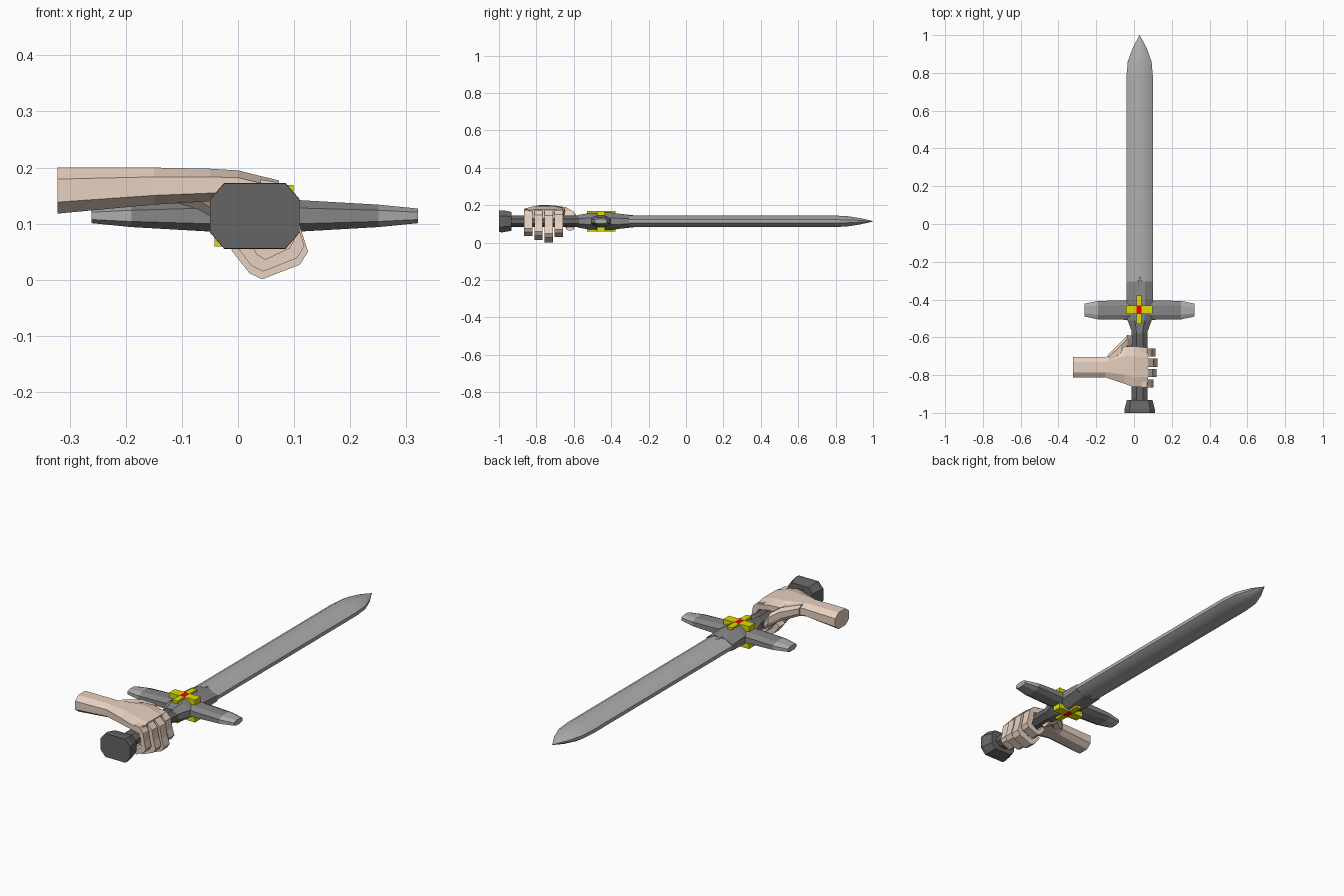
import bpy, bmesh

if "Cube" in bpy.data.objects:
    bpy.data.objects.remove(bpy.data.objects["Cube"])

CX, CZ = 0.03, 0.114   # sword axis


def material(name, rgb):
    m = bpy.data.materials.new(name)
    m.diffuse_color = (*rgb, 1)
    m.use_nodes = True
    m.node_tree.nodes["Principled BSDF"].inputs["Base Color"].default_value = m.diffuse_color
    return m


STEEL = material("steel", (0.42, 0.42, 0.42))
IRON = material("iron", (0.24, 0.24, 0.24))
DARK = material("dark_grip", (0.13, 0.13, 0.13))
GOLD = material("gold", (0.72, 0.72, 0.0))
RED = material("ruby", (0.85, 0.0, 0.0))
SKIN = material("skin", (0.80, 0.64, 0.53))


def loft(name, rings, mat, smooth=None):
    """Skin a list of equal-length point rings and cap both ends."""
    bm = bmesh.new()
    vs = [[bm.verts.new(p) for p in r] for r in rings]
    n = len(rings[0])
    for a, b in zip(vs, vs[1:]):
        for i in range(n):
            bm.faces.new((a[i], a[(i + 1) % n], b[(i + 1) % n], b[i]))
    bm.faces.new(vs[0])
    bm.faces.new(vs[-1])
    bmesh.ops.recalc_face_normals(bm, faces=bm.faces)
    me = bpy.data.meshes.new(name)
    bm.to_mesh(me)
    bm.free()
    ob = bpy.data.objects.new(name, me)
    bpy.context.collection.objects.link(ob)
    me.materials.append(mat)
    if smooth:
        bpy.ops.object.select_all(action='DESELECT')
        ob.select_set(True)
        bpy.context.view_layer.objects.active = ob
        bpy.ops.object.shade_smooth_by_angle(angle=smooth)
    return ob


def octagon(a0, a1, b0, b1, ca=0.3, cb=0.3):
    """Chamfered rectangle; ca, cb are chamfers as a share of each side."""
    da, db = (a1 - a0) * ca, (b1 - b0) * cb
    return [(a0 + da, b0), (a1 - da, b0), (a1, b0 + db), (a1, b1 - db),
            (a1 - da, b1), (a0 + da, b1), (a0, b1 - db), (a0, b0 + db)]


def ring_y(y, hw, hh, ca=0.3, cb=0.3):
    return [(CX + a, y, CZ + b) for a, b in octagon(-hw, hw, -hh, hh, ca, cb)]


def ring_x(x, y0, y1, z0, z1, c=0.25):
    return [(x, a, b) for a, b in octagon(y0, y1, z0, z1, c, c)]


def box(name, x0, x1, y0, y1, z0, z1, mat):
    return loft(name, [[(x0, y0, z), (x1, y0, z), (x1, y1, z), (x0, y1, z)]
                       for z in (z0, z1)], mat)


# Blade with pointed tip
loft("blade", [ring_y(y, w, h, 0.26, 0.36) for y, w, h in (
    (-0.40, 0.07, 0.031), (0.78, 0.07, 0.031), (0.86, 0.063, 0.028),
    (0.93, 0.038, 0.017), (0.975, 0.014, 0.007), (1.0, 0.001, 0.001))], STEEL, 0.6)

# Guard centre flowing from grip to blade, with a ridge onto the blade
loft("guard_centre", [ring_y(*s) for s in (
    (-0.58, 0.038, 0.033), (-0.51, 0.064, 0.045), (-0.40, 0.070, 0.046),
    (-0.305, 0.071, 0.034))], IRON)
loft("guard_ridge", [ring_y(*s) for s in (
    (-0.42, 0.03, 0.047), (-0.28, 0.014, 0.032))], IRON)

# Cross guard arms and their light tips
for side, name in ((-1, "left"), (1, "right")):
    def arm(d, hy, hz):
        return ring_x(CX + side * d, -0.456 - hy, -0.456 + hy, CZ - hz, CZ + hz)
    loft("guard_arm_" + name, [arm(0.0, 0.052, 0.031), arm(0.08, 0.051, 0.028),
                               arm(0.22, 0.049, 0.020)], IRON)
    loft("guard_tip_" + name, [arm(0.22, 0.049, 0.020), arm(0.291, 0.034, 0.013)], STEEL)

# Gold cross and ruby on both faces
for s, name in ((1, "top"), (-1, "bottom")):
    z0, z1 = CZ + s * 0.03, CZ + s * 0.055
    x0, x1, y0, y1 = 0.013, 0.041, -0.477, -0.432
    box("cross_left_" + name, -0.042, x0, y0, y1, z0, z1, GOLD)
    box("cross_right_" + name, x1, 0.099, y0, y1, z0, z1, GOLD)
    box("cross_front_" + name, x0, x1, -0.53, y0, z0, z1, GOLD)
    box("cross_back_" + name, x0, x1, y1, -0.378, z0, z1, GOLD)
    box("ruby_" + name, x0, x1, y0, y1, z0, z1, RED)

# Grip and pommel
loft("grip", [ring_y(-0.94, 0.042, 0.031), ring_y(-0.56, 0.042, 0.031)], DARK)
loft("pommel", [ring_y(-1.0, 0.080, 0.058, 0.16, 0.25),
                ring_y(-0.98, 0.080, 0.059, 0.16, 0.25),
                ring_y(-0.933, 0.068, 0.050, 0.16, 0.25)], DARK)

# Forearm widening into the back of the hand
loft("arm_and_palm", [ring_x(*s) for s in (
    (-0.322, -0.812, -0.704, 0.118, 0.200),
    (-0.15, -0.812, -0.704, 0.134, 0.200),
    (-0.05, -0.846, -0.650, 0.140, 0.198),
    (0.0, -0.864, -0.647, 0.143, 0.195),
    (0.073, -0.864, -0.655, 0.128, 0.177))], SKIN)

# Thumb, reaching forward and down beside the grip
loft("thumb", [ring_x(-0.135, -0.75, -0.69, 0.145, 0.198),
               ring_x(-0.07, -0.70, -0.625, 0.125, 0.190),
               ring_x(-0.035, -0.66, -0.588, 0.105, 0.168),
               ring_x(-0.012, -0.65, -0.592, 0.085, 0.135),
               ring_x(0.03, -0.64, -0.60, 0.065, 0.090)], SKIN)

# Four fingers curled around the grip: one outline scaled about the knuckle
outline = [(0.030, 0.180), (0.072, 0.174), (0.102, 0.145), (0.112, 0.090),
           (0.125, 0.050), (0.110, 0.027), (0.043, 0.001), (0.020, 0.012),
           (-0.012, 0.053), (0.008, 0.072), (0.030, 0.036), (0.052, 0.036),
           (0.085, 0.058), (0.074, 0.095), (0.066, 0.140), (0.030, 0.150)]
for name, y0, y1, sx, sz in (
        ("index", -0.702, -0.658, 0.82, 0.84), ("middle", -0.757, -0.711, 1.0, 1.0),
        ("ring", -0.811, -0.767, 0.90, 0.92), ("little", -0.865, -0.822, 0.65, 0.80)):
    loft(name + "_finger", [[(0.06 + (x - 0.06) * sx, y, 0.174 + (z - 0.174) * sz)
                             for x, z in outline] for y in (y0, y1)], SKIN)
